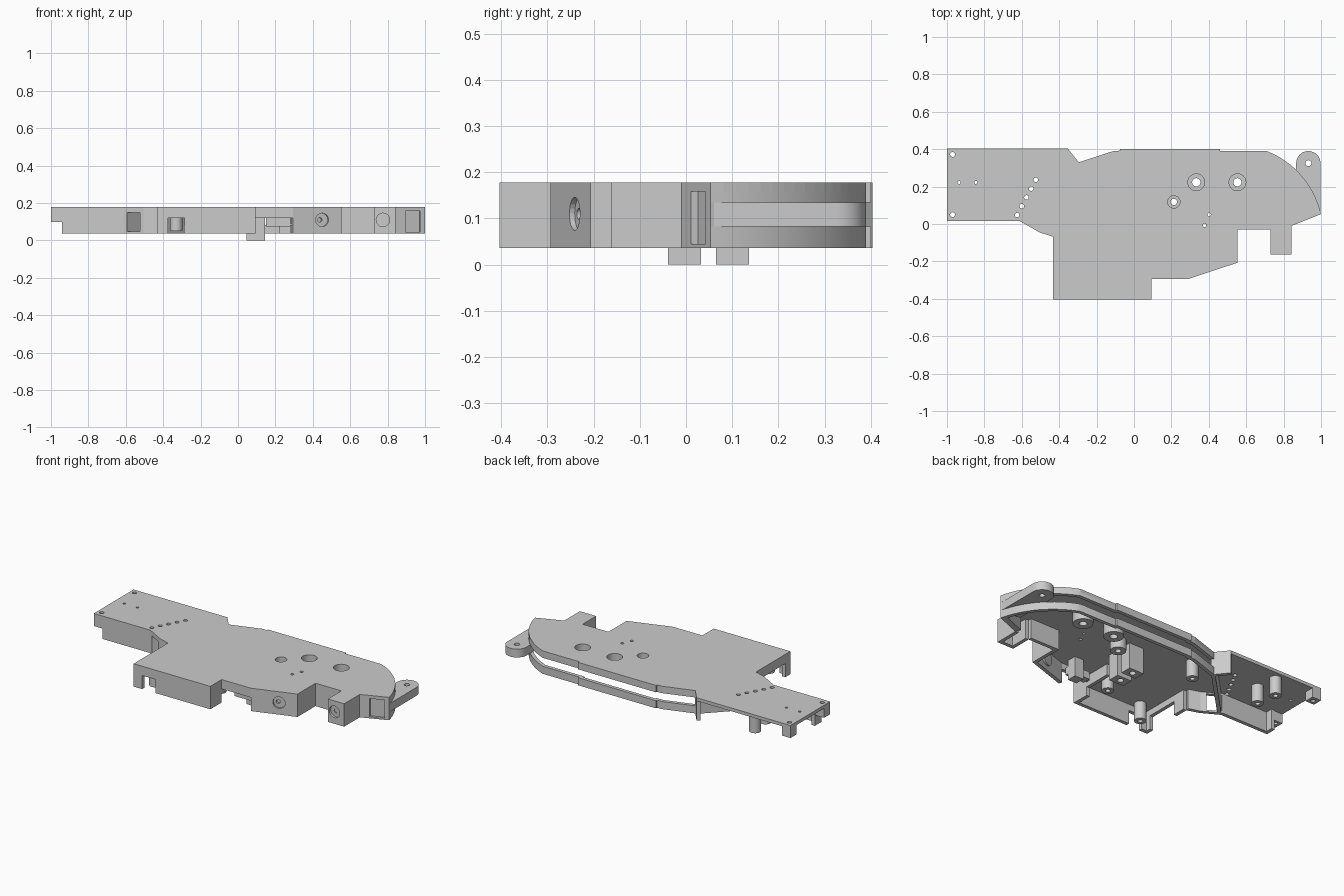
import bpy, bmesh, math
from mathutils import Vector, Matrix

cube = bpy.data.objects.get("Cube")
if cube:
    bpy.data.objects.remove(cube, do_unlink=True)

grey = bpy.data.materials.new("plain grey")
grey.use_nodes = True
grey.diffuse_color = (0.6, 0.6, 0.6, 1)
bsdf = next(n for n in grey.node_tree.nodes if n.type == 'BSDF_PRINCIPLED')
bsdf.inputs["Base Color"].default_value = grey.diffuse_color

BASE, TOP, UNDER = 0.036, 0.178, 0.158   # wall foot, plate top, plate underside


def finish(name, bm):
    bmesh.ops.recalc_face_normals(bm, faces=bm.faces)
    mesh = bpy.data.meshes.new(name)
    bm.to_mesh(mesh)
    bm.free()
    mesh.materials.append(grey)
    ob = bpy.data.objects.new(name, mesh)
    bpy.context.collection.objects.link(ob)
    return ob


def slab(name, pts, z0, z1):
    """Extrude a plan outline between two heights."""
    bm = bmesh.new()
    face = bm.faces.new([bm.verts.new((x, y, z0)) for x, y in pts])
    ext = bmesh.ops.extrude_face_region(bm, geom=[face])
    moved = [v for v in ext["geom"] if isinstance(v, bmesh.types.BMVert)]
    bmesh.ops.translate(bm, verts=moved, vec=(0, 0, z1 - z0))
    return finish(name, bm)


def box(name, x0, x1, y0, y1, z0, z1):
    return slab(name, [(x0, y0), (x1, y0), (x1, y1), (x0, y1)], z0, z1)


def wall(name, pts, z0=BASE, z1=UNDER, t=0.022):
    """Wall along an open path, thickened to the left of travel."""
    p = [Vector(q) for q in pts]
    inner = []
    for i, q in enumerate(p):
        dirs = [(p[j + 1] - p[j]).normalized() for j in (i - 1, i) if 0 <= j < len(p) - 1]
        norms = [Vector((-d.y, d.x)) for d in dirs]
        m = sum(norms, Vector((0, 0))).normalized()
        inner.append(q + m * t / max(m.dot(norms[0]), 0.4))
    return slab(name, [tuple(q) for q in p + inner[::-1]], z0, z1)


def tube(name, x, y, ro, ri, z0, z1):
    bm = bmesh.new()
    ring = [bm.verts.new((x + r, y, z)) for r, z in ((ri, z0), (ro, z0), (ro, z1), (ri, z1))]
    edges = [bm.edges.new((ring[i], ring[(i + 1) % 4])) for i in range(4)]
    bmesh.ops.spin(bm, geom=ring + edges, cent=(x, y, 0), axis=(0, 0, 1),
                   angle=math.tau, steps=24)
    bmesh.ops.remove_doubles(bm, verts=bm.verts, dist=1e-5)
    ob = finish(name, bm)
    smooth(ob)
    return ob


def rod(x, y, z, r, length, axis=(0, 0, 1), name="cutter"):
    """Cylinder centred on a point, used mostly as a cutter."""
    bm = bmesh.new()
    rot = Vector((0, 0, 1)).rotation_difference(Vector(axis)).to_matrix().to_4x4()
    bmesh.ops.create_cone(bm, cap_ends=True, segments=24, radius1=r, radius2=r,
                          depth=length, matrix=Matrix.Translation((x, y, z)) @ rot)
    return finish(name, bm)


def cut(ob, cutters):
    for c in cutters:
        c.hide_render = True
        m = ob.modifiers.new("cut", 'BOOLEAN')
        m.operation, m.solver, m.object = 'DIFFERENCE', 'EXACT', c
    deps = bpy.context.evaluated_depsgraph_get()
    mesh = bpy.data.meshes.new_from_object(ob.evaluated_get(deps))
    ob.modifiers.clear()
    ob.data = mesh
    for c in cutters:
        bpy.data.objects.remove(c, do_unlink=True)


def smooth(ob):
    bpy.ops.object.select_all(action='DESELECT')
    ob.select_set(True)
    bpy.context.view_layer.objects.active = ob
    bpy.ops.object.shade_smooth_by_angle(angle=math.radians(30))


# Plan outline, split into its runs
narrow_front = [(-0.94, 0.015), (-0.61, 0.015), (-0.505, -0.045), (-0.433, -0.068)]
block = [(-0.433, -0.068), (-0.433, -0.404), (0.093, -0.404), (0.093, -0.293)]
slant = [(0.293, -0.293), (0.553, -0.207), (0.553, -0.03), (0.73, -0.03)]
lobe = [(0.73, -0.03), (0.73, -0.162), (0.842, -0.162), (0.842, -0.01)]
tip = [(0.842, -0.01), (1.0, 0.053)]
# circular arc from the tip round to the rear edge
a, b, sag = Vector((1.0, 0.053)), Vector((0.71, 0.39)), 0.055
half = (b - a).length / 2
radius = (half * half + sag * sag) / (2 * sag)
out = Vector(((b - a).y, -(b - a).x)).normalized()
centre = (a + b) / 2 - out * (radius - sag)
sweep = math.asin(half / radius)
mid = math.atan2(out.y, out.x)
arc = [tuple(centre + radius * Vector((math.cos(t), math.sin(t))))
       for t in (mid + sweep * (i / 8 - 1) for i in range(17))]
rear = arc + [(0.46, 0.39), (0.459, 0.401), (-0.075, 0.401), (-0.076, 0.392),
              (-0.11, 0.39), (-0.295, 0.33)]
notch = [(-0.295, 0.33), (-0.355, 0.404)]
outline = ([(-1, 0.015)] + narrow_front[1:] + block[1:] + slant + lobe[1:] + rear
           + notch[1:] + [(-1, 0.404)])

# Top plate with counterbored and small holes
bosses = [(0.333, 0.223, 0.045, 0.022), (0.553, 0.223, 0.045, 0.022), (0.213, 0.118, 0.033, 0.017)]
pins = [(-0.97, 0.372, 0.013), (-0.97, 0.05, 0.013), (-0.935, 0.222, 0.008),
        (-0.845, 0.222, 0.008), (0.402, 0.05, 0.009), (0.377, -0.007, 0.009)]
pins += [(-0.625 + 0.025 * i, 0.048 + 0.047 * i, 0.012) for i in range(5)]
plate = slab("top_plate", outline, UNDER, TOP)
cut(plate, [rod(x, y, 0.17, r, 0.1) for x, y, r, _ in bosses]
    + [rod(x, y, 0.17, r, 0.1) for x, y, r in pins])
for i, (x, y, r, hole) in enumerate(bosses):
    tube(f"counterbore_boss_{i + 1}", x, y, r + 0.012, r, 0.13, UNDER)
    tube(f"boss_floor_{i + 1}", x, y, r + 0.012, hole, 0.09, 0.13)

# Front walls, with an arched opening on the block's outer side
narrow = wall("narrow_front_wall", narrow_front)
cut(narrow, [box("cutter", -0.6, -0.525, -0.1, 0.1, 0.047, 0.15)])
front = wall("front_block_wall", block)
cut(front, [box("cutter", -0.375, -0.285, -0.45, -0.35, 0, 0.12),
            box("cutter", -0.46, -0.4, -0.355, -0.15, 0, 0.12)])
wall("front_lintel", [(0.093, -0.293), (0.293, -0.293)], 0.12)
side = wall("slanted_front_wall", slant)
cut(side, [rod(0.45, -0.241, 0.11, 0.036, 0.15, (0.32, -0.95, 0))])
socket = rod(0.443, -0.22, 0.11, 0.045, 0.02, (0.32, -0.95, 0), "front_socket_floor")
cut(socket, [rod(0.436, -0.227, 0.11, 0.012, 0.02, (0.32, -0.95, 0))])
lobe_wall = wall("side_lobe_wall", lobe)
cut(lobe_wall, [rod(0.775, -0.162, 0.11, 0.036, 0.03, (0, 1, 0)),
                rod(0.775, -0.162, 0.11, 0.012, 0.038, (0, 1, 0))])
end = wall("tip_wall", tip, t=0.035)
cut(end, [slab("cutter", [(0.9, -0.007), (0.98, 0.023), (0.97, 0.057), (0.89, 0.026)],
               0.045, 0.163)])

# Curved rear edge: upper rim and lower strip with an open slot between
smooth(wall("rear_rim", rear, 0.135))
smooth(wall("rear_lower_strip", rear, BASE, 0.083))
wall("notch_wall", notch)

# Full-height partition behind the narrow end
wall("partition_wall", [(-0.3, 0.335), (-0.61, 0.02)])

# Pivot lug at the rear corner
lug_pts = [(0.867, 0.06), (0.997, 0.06)]
lug_pts += [(0.932 + 0.065 * math.cos(math.pi * i / 16), 0.325 + 0.065 * math.sin(math.pi * i / 16))
            for i in range(17)]
lug = slab("pivot_lug", lug_pts, 0.083, 0.135)
cut(lug, [rod(0.932, 0.325, 0.11, 0.016, 0.2)])
smooth(lug)

# Narrow end feet
for name, y in (("front", 0.015), ("rear", 0.344)):
    foot = box(f"narrow_{name}_foot", -1, -0.94, y, y + 0.06, 0.1, UNDER)
    cut(foot, [rod(-0.97, 0.05 if name == "front" else 0.372, 0.13, 0.013, 0.2)])
wall("narrow_end_wall", [(-0.94, 0.08), (-0.94, 0.015)])

# Screw posts and square sockets under the plate
posts = [(-0.72, 0.35), (-0.7, 0.22), (-0.25, 0.2), (-0.33, -0.34), (0.02, -0.2)]
for i, (x, y) in enumerate(posts):
    tube(f"screw_post_{i + 1}", x, y, 0.034, 0.014, 0.05, UNDER)
for i, y in enumerate((-0.039, 0.065)):
    post = box(f"square_socket_{i + 1}", 0.045, 0.145, y, y + 0.071, 0, UNDER)
    cut(post, [rod(0.095, y + 0.036, 0, 0.018, 0.08)])

# Switch ledge inside the front opening
box("switch_ledge", 0.15, 0.28, -0.25, -0.2, 0.075, 0.12)
box("switch_bracket", 0.22, 0.28, -0.23, -0.17, BASE, UNDER)
wall("inner_rib", [(0.093, -0.293), (0.093, -0.12)], 0.09)
